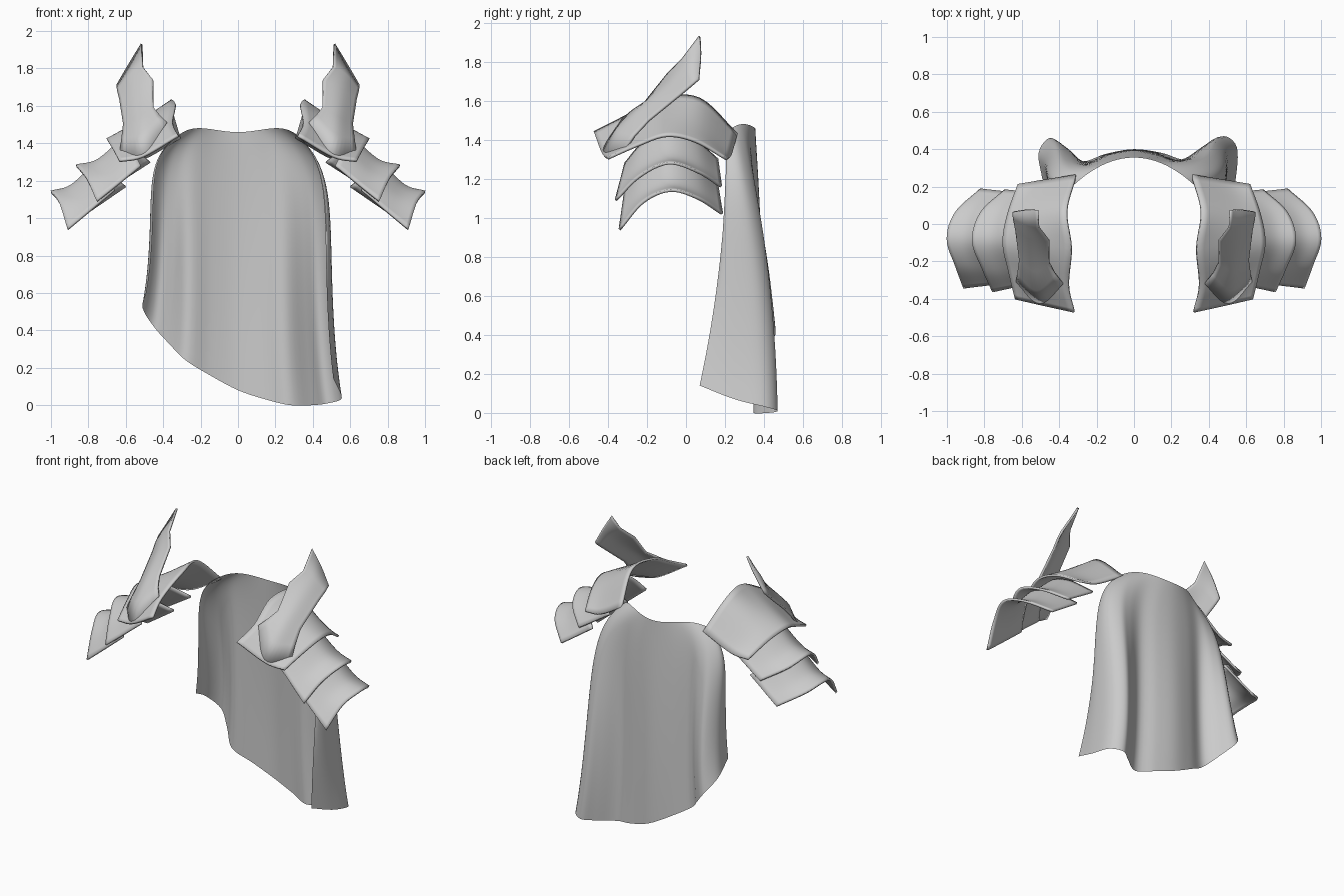
import bpy
import math
from mathutils import Vector

default = bpy.data.objects.get("Cube")
if default:
    bpy.data.objects.remove(default, do_unlink=True)

grey = bpy.data.materials.new("plain grey")
grey.use_nodes = True
grey.diffuse_color = (0.6, 0.6, 0.6, 1)
grey.node_tree.nodes["Principled BSDF"].inputs["Base Color"].default_value = grey.diffuse_color


def spline(points, steps):
    """Smooth curve passing through every given point."""
    pts = [Vector(p) for p in points]
    pts = [2 * pts[0] - pts[1]] + pts + [2 * pts[-1] - pts[-2]]
    out = []
    for a, b, c, d in zip(pts, pts[1:], pts[2:], pts[3:]):
        for k in range(steps):
            t = k / steps
            out.append(b + (c - a) * t / 2
                       + (2 * a - 5 * b + 4 * c - d) * t * t / 2
                       + (3 * b - a - 3 * c + d) * t ** 3 / 2)
    out.append(pts[-2])
    return out


def sheet(name, rows):
    """Grid surface through rows of equal length."""
    width = len(rows[0])
    verts = [p for row in rows for p in row]
    faces = []
    for i in range(len(rows) - 1):
        for j in range(width - 1):
            a = i * width + j
            faces.append((a, a + width, a + width + 1, a + 1))
    mesh = bpy.data.meshes.new(name)
    mesh.from_pydata(verts, [], faces)
    mesh.materials.append(grey)
    obj = bpy.data.objects.new(name, mesh)
    bpy.context.collection.objects.link(obj)
    bpy.ops.object.select_all(action="DESELECT")
    obj.select_set(True)
    bpy.context.view_layer.objects.active = obj
    bpy.ops.object.shade_smooth_by_angle(angle=math.radians(40))
    return obj


def armour(name, rows, along):
    """Curved plate, mirrored to both shoulders and given thickness."""
    rows = [spline(row, 6) for row in rows]
    columns = [spline(column, along) for column in zip(*rows)]
    obj = sheet(name, list(zip(*columns)))
    obj.modifiers.new("both shoulders", "MIRROR").use_mirror_merge = False
    solid = obj.modifiers.new("thickness", "SOLIDIFY")
    solid.thickness = 0.014
    solid.offset = 0


def lame(name, inner, outer, dip, droop):
    """Arched plate between two edges; dip sags the crest, droop sags the two ends."""
    middle = []
    for k, (a, b) in enumerate(zip(inner, outer)):
        crest = math.sin(math.pi * k / (len(inner) - 1))
        sag = Vector((dip / 2, 0, dip)) * crest + Vector((0, 0, droop)) * (1 - crest)
        middle.append(Vector(a).lerp(Vector(b), .6) - sag)
    armour(name, [inner, middle, outer], 6)


# Shoulder plates: each edge runs front to back over the crest
lame("shoulder_plate",
     [(.32, -.47, 1.44), (.35, -.33, 1.51), (.335, -.13, 1.61), (.36, .07, 1.61), (.31, .26, 1.43)],
     [(.635, -.4, 1.305), (.67, -.25, 1.37), (.7, -.1, 1.42), (.675, .05, 1.39), (.62, .21, 1.3)],
     0, .03)
lame("upper_arm_plate",
     [(.52, -.31, 1.28), (.57, -.22, 1.38), (.61, -.09, 1.43), (.58, .05, 1.39), (.47, .16, 1.3)],
     [(.755, -.36, 1.09), (.81, -.24, 1.21), (.865, -.09, 1.28), (.82, .06, 1.235), (.69, .18, 1.16)],
     .03, 0)
lame("lower_arm_plate",
     [(.66, -.31, 1.15), (.71, -.22, 1.25), (.76, -.09, 1.3), (.72, .05, 1.26), (.6, .16, 1.17)],
     [(.91, -.34, .94), (.955, -.22, 1.08), (1, -.08, 1.14), (.955, .06, 1.1), (.82, .185, 1.02)],
     .03, 0)

# Upswept neck guard: rows run from the base up to the pointed tip
armour("neck_guard", [
    [(.38, -.32, 1.51), (.5, -.42, 1.345), (.63, -.32, 1.34)],
    [(.42, -.27, 1.55), (.52, -.35, 1.45), (.62, -.265, 1.42)],
    [(.452, -.21, 1.59), (.53, -.25, 1.54), (.61, -.19, 1.5)],
    [(.455, -.09, 1.74), (.55, -.08, 1.68), (.63, -.03, 1.63)],
    [(.51, -.02, 1.81), (.58, 0, 1.76), (.642, .03, 1.68)],
    [(.515, .07, 1.93), (.575, .075, 1.83), (.645, .065, 1.71)]], 1)

# Cape: slanted hem from the left front corner round the back to the right
hem = spline([
    (.51, .07, .14), (.545, .25, .07), (.55, .41, .03), (.48, .47, .01), (.4, .42, 0),
    (.28, .345, 0), (.15, .38, .03), (0, .4, .08), (-.15, .375, .16), (-.28, .335, .24),
    (-.37, .41, .33), (-.45, .46, .42), (-.51, .38, .52), (-.49, .24, .6)], 5)
levels = 32
cape_rows = []
for i in range(levels + 1):
    v = (i / levels) ** 1.4
    spread = .78 * (1 - (1 - v) ** 9) + .22 * v ** 4
    row = []
    for j, low in enumerate(hem):
        side = 1 - 2 * j / (len(hem) - 1)
        c = math.sin(side * math.pi / 2)
        neck = Vector((.32 * c, .355 - .145 * c * c, 1.46 + .1 * c * c - .12 * c ** 4))
        edge = side ** 4
        bulge = (1 - edge) * (1 - (1 - v) ** 2.2) + edge * v * v
        row.append(Vector((neck.x + (low.x - neck.x) * spread,
                           neck.y + (low.y - neck.y) * bulge,
                           neck.z + (low.z - neck.z) * v)))
    cape_rows.append(row)
sheet("cape", cape_rows)
